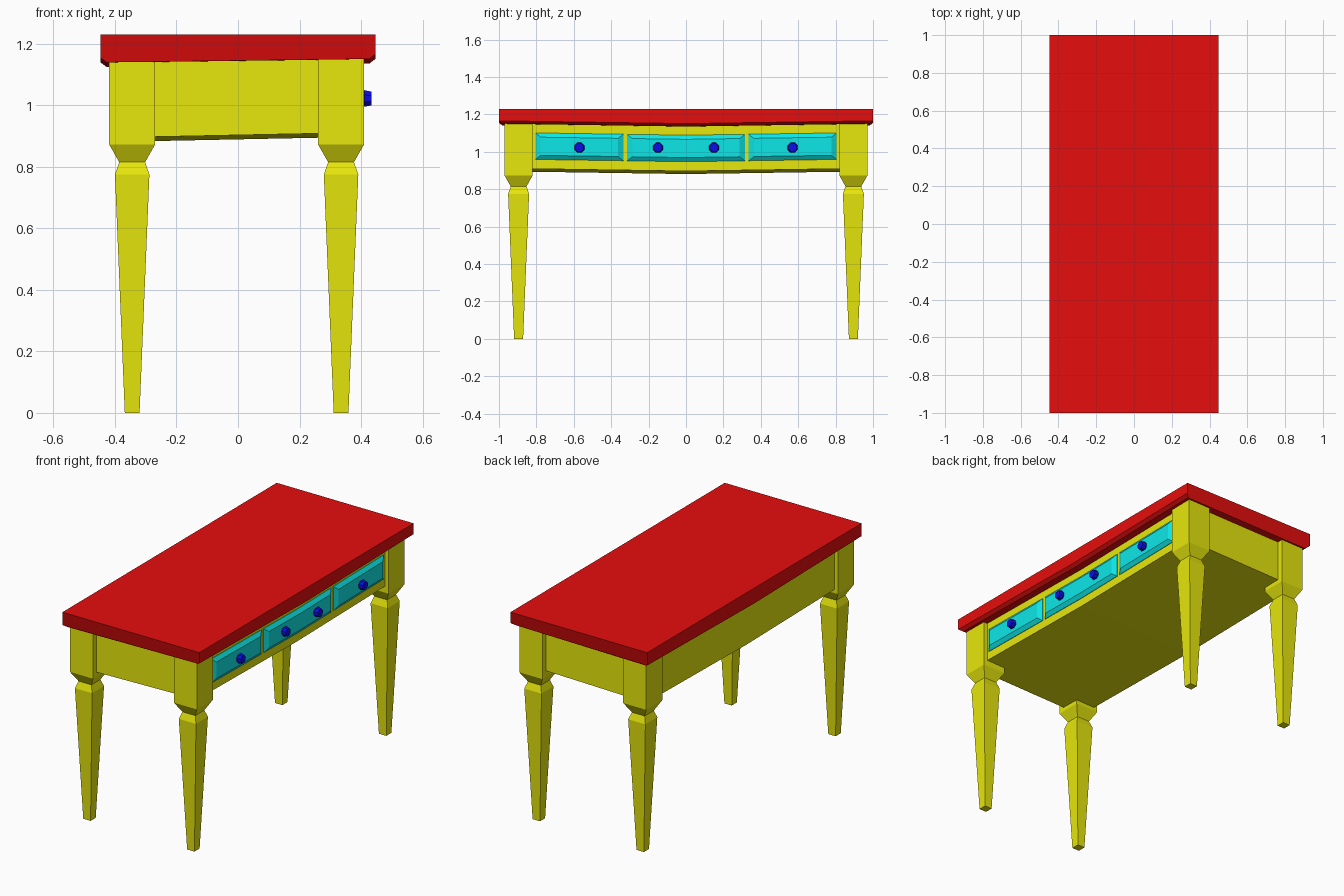
import bpy
import bmesh
from math import cos, sin, tau

cube = bpy.data.objects.get("Cube")
if cube:
    bpy.data.objects.remove(cube)


def material(name, color):
    mat = bpy.data.materials.new(name)
    mat.use_nodes = True
    mat.diffuse_color = (*color, 1)
    mat.node_tree.nodes["Principled BSDF"].inputs["Base Color"].default_value = (*color, 1)
    return mat


red = material("red top", (0.8, 0.004, 0.004))
yellow = material("yellow frame", (0.8, 0.8, 0.004))
cyan = material("cyan drawer", (0.004, 0.8, 0.8))
blue = material("blue knob", (0.004, 0.004, 0.8))


def loft(name, rings, mat):
    """Skin a stack of equal-length point rings and cap both ends."""
    bm = bmesh.new()
    loops = [[bm.verts.new(p) for p in ring] for ring in rings]
    n = len(loops[0])
    for low, high in zip(loops, loops[1:]):
        for i in range(n):
            j = (i + 1) % n
            bm.faces.new((low[i], low[j], high[j], high[i]))
    bm.faces.new(loops[0])
    bm.faces.new(loops[-1])
    bmesh.ops.recalc_face_normals(bm, faces=bm.faces)
    mesh = bpy.data.meshes.new(name)
    bm.to_mesh(mesh)
    bm.free()
    mesh.materials.append(mat)
    obj = bpy.data.objects.new(name, mesh)
    bpy.context.collection.objects.link(obj)
    return obj


def sag(y):
    """Slight drop of the lower parts toward the middle of the table."""
    return 0.015 * (1 - abs(y))


def tilt(x):
    return 0.013 * x


# Table top: each station along y is a slab section with a chamfered lower edge
def top_section(y, low_y, edge, bottom):
    s = sag(y)
    return [(-0.447, y, 1.23), (0.447, y, 1.23),
            (0.447, y, edge + tilt(0.447) - s), (0.427, low_y, bottom + tilt(0.427) - s),
            (-0.427, low_y, bottom + tilt(-0.427) - s), (-0.447, y, edge + tilt(-0.447) - s)]


loft("table_top", [top_section(y, y * 0.98, 1.16, 1.145) for y in (-1, 0, 1)], red)


# Apron box with its gently sagging underside
def apron_section(y):
    z = 0.904 - sag(y)
    return [(-0.395, y, 1.16), (0.385, y, 1.16), (0.385, y, z + 0.008), (-0.395, y, z - 0.008)]


loft("apron", [apron_section(y) for y in (-0.935, 0, 0.935)], yellow)

# Legs: square block, pinched neck and tapered foot
leg_profile = [(0, 0.024), (0.775, 0.056), (0.815, 0.042), (0.873, 0.075), (1.15, 0.075)]
for x, side in ((-0.344, "right"), (0.335, "left")):
    for y, end in ((-0.895, "front"), (0.895, "back")):
        rings = [[(x + r * a, y + r * b, z) for a, b in ((-1, -1), (1, -1), (1, 1), (-1, 1))]
                 for z, r in leg_profile]
        loft(f"{end}_{side}_leg", rings, yellow)


# Drawers: raised fronts with bevelled borders
def drawer_ring(x, y0, y1, inset):
    ys = (y0 + inset, (y0 + y1) / 2, y1 - inset)
    low = [(x, y, 0.962 + inset * 0.8 - sag(y)) for y in ys]
    high = [(x, y, 1.104 - inset * 0.8 - sag(y)) for y in reversed(ys)]
    return low + high


drawers = {"front_drawer": (-0.805, -0.335), "middle_drawer": (-0.315, 0.315),
           "back_drawer": (0.335, 0.805)}
for name, (y0, y1) in drawers.items():
    loft(name, [drawer_ring(0.375, y0, y1, 0), drawer_ring(0.388, y0, y1, 0),
                drawer_ring(0.404, y0, y1, 0.028)], cyan)

# Knobs: short tapered octagons
for i, y in enumerate((-0.57, -0.15, 0.15, 0.57)):
    rings = [[(x, y + r * cos(tau * (k + 0.5) / 8), 1.022 + r * sin(tau * (k + 0.5) / 8))
              for k in range(8)]
             for x, r in ((0.398, 0.018), (0.412, 0.029), (0.434, 0.024))]
    loft(f"knob_{i + 1}", rings, blue)
